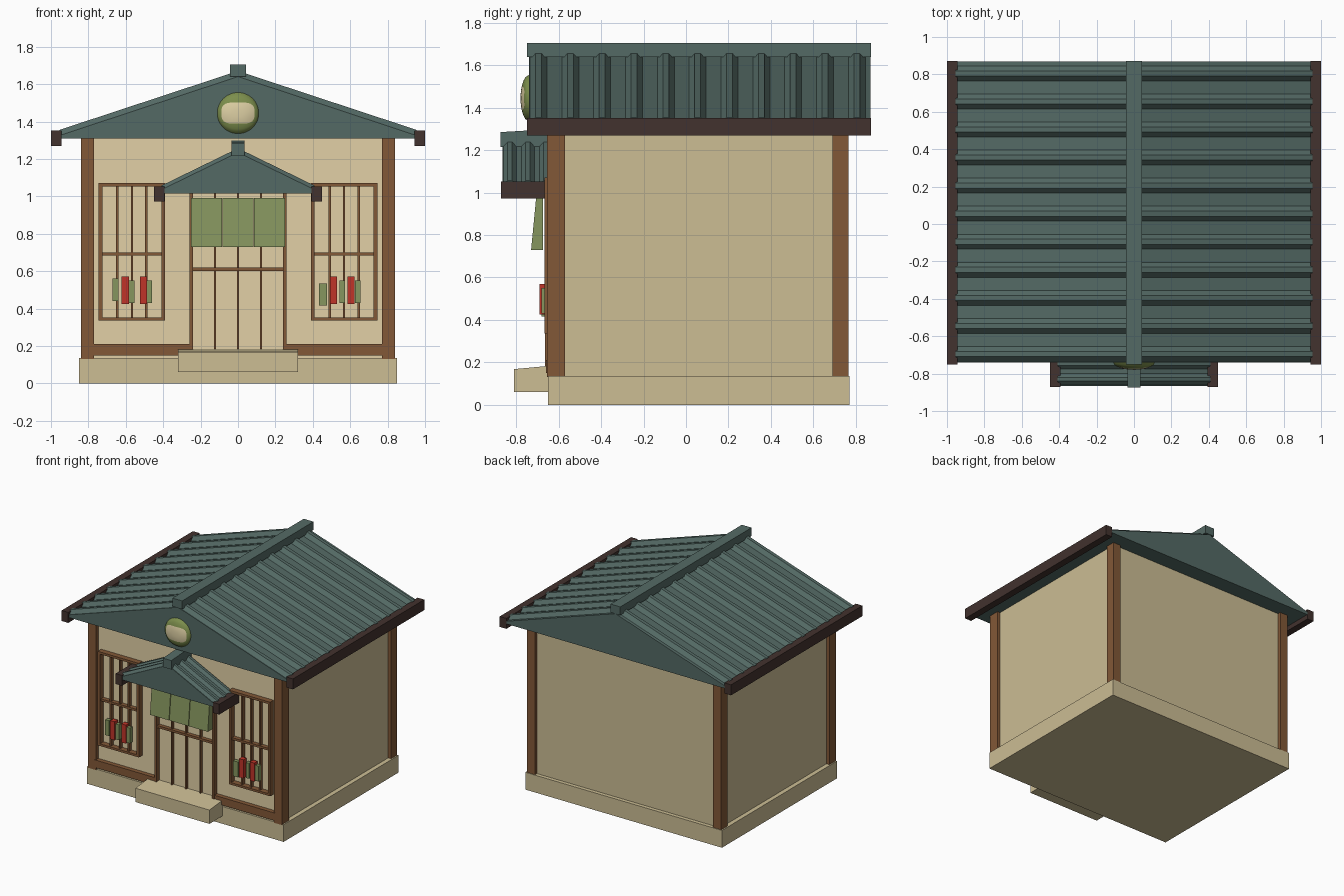
import bpy, bmesh, math

if "Cube" in bpy.data.objects:
    bpy.data.objects.remove(bpy.data.objects["Cube"])

def lin(c):
    c /= 255
    return c / 12.92 if c <= 0.04045 else ((c + 0.055) / 1.055) ** 2.4

def material(name, r, g, b):
    m = bpy.data.materials.new(name)
    m.diffuse_color = (lin(r), lin(g), lin(b), 1)
    m.use_nodes = True
    m.node_tree.nodes["Principled BSDF"].inputs["Base Color"].default_value = m.diffuse_color
    return m

TILE = material("slate green tile", 84, 106, 101)
PLASTER = material("front plaster", 226, 208, 166)
STONE = material("sand wall", 204, 189, 148)
WOOD = material("brown wood", 130, 88, 55)
DARK = material("dark wood", 66, 50, 46)
CLOTH = material("curtain green", 134, 150, 95)
RED = material("red tag", 192, 52, 40)
OLIVE = material("olive ring", 124, 142, 76)
CREAM = material("cream plaque", 222, 208, 164)

def finish(name, bm, *mats):
    bmesh.ops.recalc_face_normals(bm, faces=bm.faces)
    me = bpy.data.meshes.new(name)
    bm.to_mesh(me)
    bm.free()
    for m in mats:
        me.materials.append(m)
    ob = bpy.data.objects.new(name, me)
    bpy.context.collection.objects.link(ob)
    return ob

def boxes(name, mat, items, mirror=False):
    """Boxes given as (x0, x1, y0, y1, z0, z1), optionally repeated on -x."""
    bm = bmesh.new()
    if mirror:
        items = items + [(-b, -a, *rest) for a, b, *rest in items]
    for x0, x1, y0, y1, z0, z1 in items:
        vs = bmesh.ops.create_cube(bm, size=1)["verts"]
        for v in vs:
            v.co.x = x1 if v.co.x > 0 else x0
            v.co.y = y1 if v.co.y > 0 else y0
            v.co.z = z1 if v.co.z > 0 else z0
    return finish(name, bm, mat)

def ribbed_roof(name, half, zb, ze, zp, y0, y1, ribs, h, w):
    """Solid gable lofted along y; the slopes rise at each rib."""
    prof = [(y0, 0)]
    for c in ribs:
        prof += [(c - w, 0), (c - w * 0.35, h), (c + w * 0.35, h), (c + w, 0)]
    prof.append((y1, 0))
    bm = bmesh.new()
    rings = [[bm.verts.new((x, y, z)) for x, z in
              ((-half, zb), (-half, ze + d), (0, zp + d), (half, ze + d), (half, zb))]
             for y, d in prof]
    for a, b in zip(rings, rings[1:]):
        for i in range(5):
            j = (i + 1) % 5
            bm.faces.new((a[i], a[j], b[j], b[i]))
    bm.faces.new(rings[0])
    bm.faces.new(rings[-1])
    return finish(name, bm, TILE)

# Foundation and doorstep
boxes("foundation", STONE, [(-0.85, 0.85, -0.65, 0.77, 0, 0.135)])
step = boxes("doorstep", STONE, [(-0.32, 0.32, -0.81, -0.63, 0.06, 0.185)])
for v in step.data.vertices:
    if v.co.y < -0.7 and v.co.z > 0.1:
        v.co.z = 0.168

# Walls with a lighter front face
walls = boxes("walls", STONE, [(-0.815, 0.815, -0.625, 0.74, 0.13, 1.315)])
walls.data.materials.append(PLASTER)
for p in walls.data.polygons:
    if p.normal.y < -0.5:
        p.material_index = 1

# Corner posts and front sill beams
boxes("corner_posts", WOOD, [(0.77, 0.84, -0.655, -0.57, 0.13, 1.315),
                             (0.77, 0.84, 0.69, 0.765, 0.13, 1.315)], True)
boxes("sill_beams", WOOD, [(0.25, 0.78, -0.66, -0.62, 0.15, 0.21)], True)

# Main roof, ridge cap and eave beams
ribbed_roof("main_roof", 0.955, 1.308, 1.325, 1.64, -0.74, 0.87,
            [-0.695 + 0.15 * i for i in range(11)], 0.03, 0.04)
boxes("main_ridge", TILE, [(-0.042, 0.042, -0.75, 0.872, 1.64, 1.705)])
boxes("main_eaves", DARK, [(0.943, 1.0, -0.75, 0.872, 1.27, 1.352)], True)

# Porch roof
ribbed_roof("porch_roof", 0.41, 1.015, 1.035, 1.235, -0.865, -0.62,
            [-0.83, -0.745, -0.66], 0.022, 0.03)
ridge = boxes("porch_ridge", TILE, [(-0.036, 0.036, -0.875, -0.62, 1.215, 1.3)])
for v in ridge.data.vertices:
    if v.co.y < -0.7 and v.co.z > 1.25:
        v.co.z = 1.285
boxes("porch_eaves", DARK, [(0.393, 0.448, -0.872, -0.63, 0.972, 1.053)], True)

# Windows: frame, middle rail and bars
F, B = -0.668, -0.62
boxes("window_frames", WOOD, [
    (0.39, 0.408, F, B, 0.335, 1.07), (0.725, 0.745, F, B, 0.335, 1.07),
    (0.39, 0.745, F, B, 0.335, 0.352), (0.39, 0.745, F, B, 1.052, 1.07),
    (0.40, 0.735, F + 0.01, B, 0.683, 0.70)], True)
boxes("window_bars", WOOD, [(x - 0.006, x + 0.006, F + 0.014, B, 0.345, 1.06)
                            for x in (0.49, 0.567, 0.645)], True)

# Door: jambs, middle rail and bars
boxes("door_jambs", WOOD, [(0.24, 0.258, -0.665, B, 0.18, 1.02)], True)
boxes("door_bars", WOOD, [(x - 0.006, x + 0.006, -0.645, B, 0.18, 1.02)
                          for x in (-0.123, 0, 0.123)])
boxes("door_rail", WOOD, [(-0.25, 0.25, -0.655, B, 0.602, 0.62)])

# Door curtain in three panels, flaring out at the bottom
curtain = boxes("door_curtain", CLOTH, [(x - 0.082, x + 0.082, -0.705, -0.675, 0.73, 0.99)
                                        for x in (-0.168, 0, 0.168)])
for v in curtain.data.vertices:
    if v.co.z < 0.8 and v.co.y < -0.69:
        v.co.y = -0.73

# Small hanging tags in front of the windows
boxes("red_tags", RED, [(x - 0.019, x + 0.019, -0.69, -0.65, 0.425, 0.57)
                        for x in (-0.603, -0.506, 0.51, 0.605)])
boxes("green_tags", CLOTH, [(x - w, x + w, -0.68, -0.65, z - 0.06, z + 0.06)
                            for x, w, z in ((-0.655, 0.017, 0.5), (-0.568, 0.014, 0.49),
                                            (-0.473, 0.014, 0.49), (0.455, 0.021, 0.475),
                                            (0.558, 0.014, 0.49), (0.64, 0.015, 0.49))])

# Gable disc: a shallow dome with a rounded plaque area in the middle
R, N = 0.113, 48
bm = bmesh.new()
rings = []
for k in range(7):
    ring = []
    for i in range(N):
        t = 2 * math.pi * i / N
        c, s = math.cos(t), math.sin(t)
        inner = (abs(c / 0.088) ** 3.5 + abs(s / 0.057) ** 3.5) ** (-1 / 3.5)
        r = inner * (k + 1) / 3 if k < 3 else inner + (R - inner) * (k - 2) / 4
        y = -0.735 - 0.045 * math.sqrt(max(0, 1 - (r / R) ** 2))
        ring.append(bm.verts.new((r * c, y, 1.445 + r * s)))
    rings.append(ring)
bm.faces.new(rings[0])
for k in range(6):
    for i in range(N):
        j = (i + 1) % N
        f = bm.faces.new((rings[k][i], rings[k][j], rings[k + 1][j], rings[k + 1][i]))
        f.material_index = 1 if k >= 2 else 0
back = bm.faces.new(rings[-1])
back.material_index = 1
disc = finish("gable_disc", bm, CREAM, OLIVE)
bpy.context.view_layer.objects.active = disc
disc.select_set(True)
bpy.ops.object.shade_smooth_by_angle(angle=math.radians(40))
